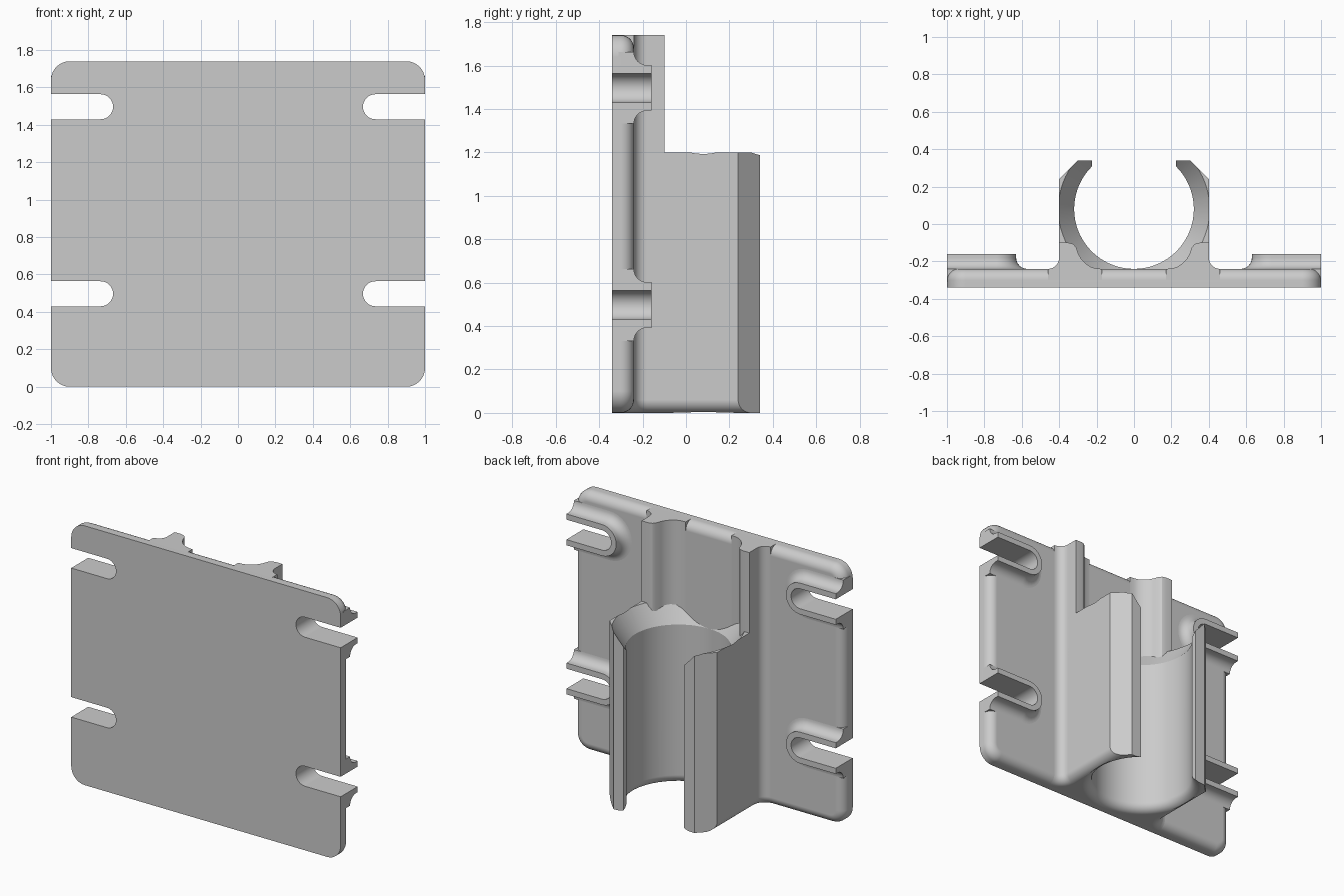
import bpy, bmesh, math
from mathutils import Vector

cube = bpy.data.objects.get("Cube")
if cube:
    bpy.data.objects.remove(cube, do_unlink=True)

grey = bpy.data.materials.new("light grey plastic")
grey.use_nodes = True
colour = (0.6, 0.6, 0.6, 1)
grey.diffuse_color = colour
grey.node_tree.nodes["Principled BSDF"].inputs["Base Color"].default_value = colour


def make(name, bm):
    bmesh.ops.recalc_face_normals(bm, faces=bm.faces[:])
    mesh = bpy.data.meshes.new(name)
    bm.to_mesh(mesh)
    bm.free()
    obj = bpy.data.objects.new(name, mesh)
    bpy.context.collection.objects.link(obj)
    mesh.materials.append(grey)
    return obj


def loft(rings):
    """Closed solid through matching rings of points, capped at both ends."""
    bm = bmesh.new()
    loops = [[bm.verts.new(p) for p in ring] for ring in rings]
    n = len(loops[0])
    for a, b in zip(loops, loops[1:]):
        for i in range(n):
            j = (i + 1) % n
            bm.faces.new((a[i], a[j], b[j], b[i]))
    bm.faces.new(loops[0])
    bm.faces.new(loops[-1])
    bmesh.ops.recalc_face_normals(bm, faces=bm.faces[:])
    return bm


def prism(outline, z0, z1):
    return loft([[(x, y, z) for x, y in outline] for z in (z0, z1)])


def arc(cx, cy, r, start, end, steps=8):
    angles = [math.radians(start + (end - start) * i / steps) for i in range(steps + 1)]
    return [(cx + r * math.cos(a), cy + r * math.sin(a)) for a in angles]


def round_edges(bm, test, size, segments=8):
    edges = [e for e in bm.edges if test(*[v.co for v in e.verts])]
    bmesh.ops.bevel(bm, geom=edges, offset=size, segments=segments,
                    profile=0.5, affect='EDGES', clamp_overlap=False)


def cut(obj, cutter):
    mod = obj.modifiers.new("cut", 'BOOLEAN')
    mod.operation, mod.solver, mod.object = 'DIFFERENCE', 'EXACT', cutter
    bpy.context.view_layer.objects.active = obj
    bpy.ops.object.modifier_apply(modifier=mod.name)


def near(a, b):
    return abs(a - b) < 1e-4


FRONT, BACK, HEIGHT, ROUND = -0.34, -0.24, 1.74, 0.06

# Mounting plate: rounded corners, then a rounded rear rim
bm = prism([(-1, FRONT), (1, FRONT), (1, BACK), (-1, BACK)], 0, HEIGHT)
round_edges(bm, lambda a, b: near(a.x, b.x) and near(a.z, b.z), 0.1)
round_edges(bm, lambda a, b: near(a.y, BACK) and near(b.y, BACK), ROUND)
plate = make("mounting_plate", bm)
parts = [plate]
cutters = []


# Open slots with raised, flared rims
def slot_ring(side, zc, r, y, end):
    pts = [(end, r)] + arc(0.735, 0, r, 90, 270, 16) + [(end, -r)]
    return [(side * x, y, zc + z) for x, z in pts]


flare = arc(0.165, -0.18, ROUND, 270, 180)
for side, side_name in ((1, "left"), (-1, "right")):
    for zc, level in ((0.497, "lower"), (1.497, "upper")):
        steps = [(0.165, -0.31)] + flare + [(0.105, -0.16)]
        rim = make(f"{level}_{side_name}_slot_rim",
                   loft([slot_ring(side, zc, r, y, 1) for r, y in steps]))
        slot = make("slot_cutter",
                    loft([slot_ring(side, zc, 0.067, y, 1.2) for y in (-0.5, 0)]))
        cut(plate, slot)
        cut(rim, slot)
        parts.append(rim)
        cutters.append(slot)

# Clip body: block with chamfered tips, filleted into the plate
root = [(0.46, -0.33)] + arc(0.46, -0.18, ROUND, 270, 180)
half = root + [(0.4, 0.24), (0.3, 0.34)]
bm = prism(half + [(-x, y) for x, y in reversed(half)], 0, 1.2)
round_edges(bm, lambda a, b: near(a.z, 0) and near(b.z, 0) and a.x * b.x > 0
            and min(a.y, b.y) > -0.241 and max(a.y, b.y) < 0.3, ROUND)
clip = make("clip_body", bm)
parts.append(clip)

# Raised walls above the clip, with a curved channel between them
inner = [(0.35, -0.1), (0.325, -0.107), (0.309, -0.125), (0.297, -0.16),
         (0.283, -0.185), (0.26, -0.21), (0.23, -0.23), (0.2, -0.238),
         (0.17, -0.24), (0.17, -0.33)]
walls = []
for side, side_name in ((1, "left"), (-1, "right")):
    outline = [(side * x, y) for x, y in root + [(0.4, -0.1)] + inner]
    wall = make(f"{side_name}_channel_wall", prism(outline, 0.9, HEIGHT))
    walls.append(wall)
    parts.append(wall)

# Bore: rounded lead-in below, conical lead-in above
profile = [(0.38, -0.05)] + arc(0.38, ROUND, ROUND, 270, 180)
profile += [(0.32, 1.07), (0.405, 1.2), (0.44, 1.254)]
bore = make("bore_cutter", loft([[(x, y, z) for x, y in arc(0, 0.08, r, 0, 355, 71)]
                                 for r, z in profile]))
cut(clip, bore)
cutters.append(bore)

# Mouth between the two arms
mouth = make("mouth_cutter", prism([(-0.225, 0.1), (0.225, 0.1),
                                    (0.225, 0.5), (-0.225, 0.5)], -0.1, 1.4))
cut(clip, mouth)
cutters.append(mouth)

for c in cutters:
    bpy.data.objects.remove(c, do_unlink=True)

# Smooth curved surfaces, keep edges crisp
for obj in parts:
    bpy.ops.object.select_all(action='DESELECT')
    obj.select_set(True)
    bpy.context.view_layer.objects.active = obj
    bpy.ops.object.shade_smooth_by_angle(angle=math.radians(30))
    mod = obj.modifiers.new("even shading", 'WEIGHTED_NORMAL')
    mod.keep_sharp = True
